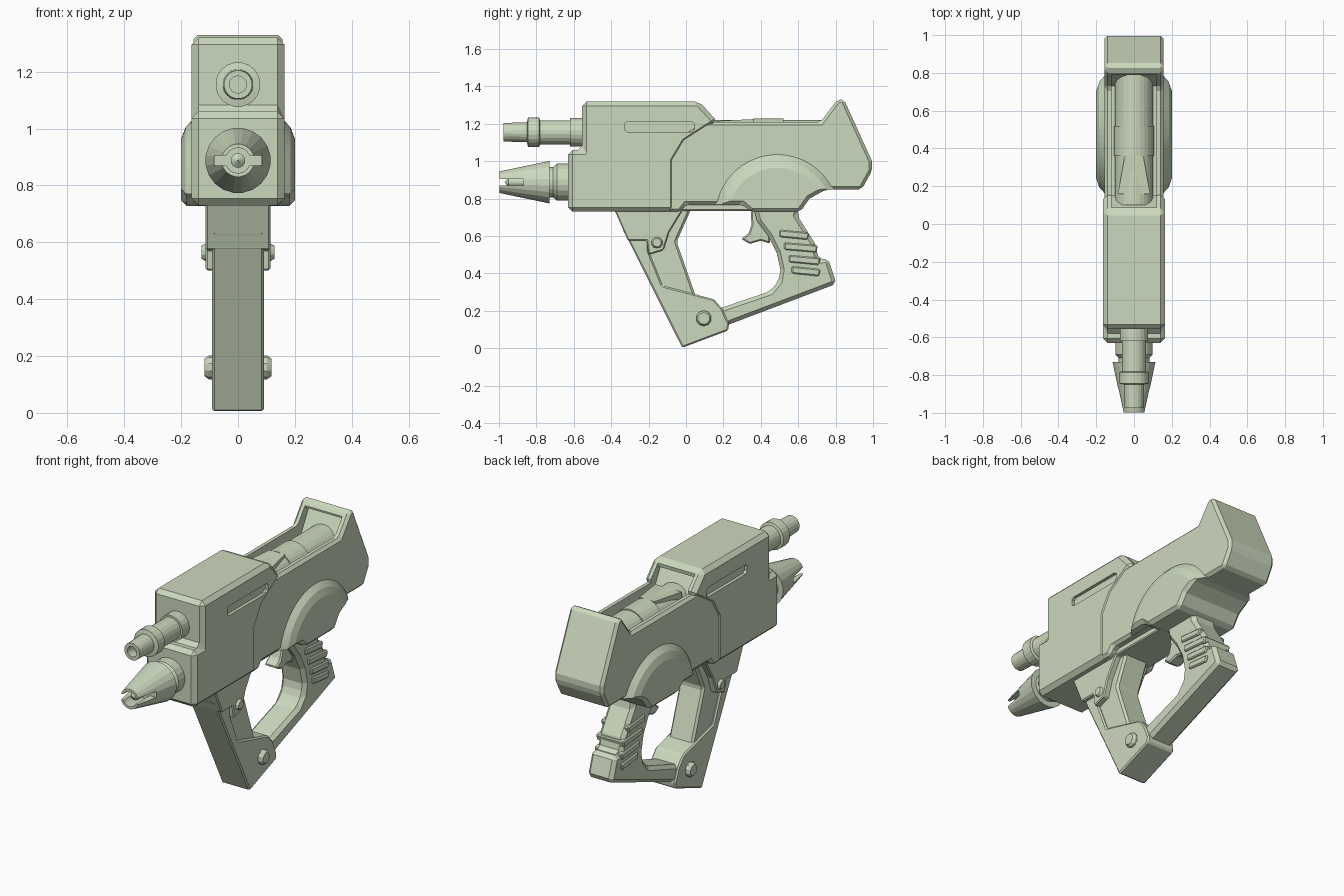
import bpy, bmesh, math
from mathutils import Matrix, Vector

old = bpy.data.objects.get("Cube")
if old:
    bpy.data.objects.remove(old)

mat = bpy.data.materials.new("pale_sage")
mat.use_nodes = True
SAGE = (0.60, 0.69, 0.51, 1)
mat.diffuse_color = SAGE
mat.node_tree.nodes["Principled BSDF"].inputs["Base Color"].default_value = SAGE


def finish(name, bm):
    bmesh.ops.remove_doubles(bm, verts=bm.verts, dist=1e-5)
    bmesh.ops.recalc_face_normals(bm, faces=bm.faces)
    me = bpy.data.meshes.new(name)
    bm.to_mesh(me)
    bm.free()
    me.materials.append(mat)
    ob = bpy.data.objects.new(name, me)
    bpy.context.collection.objects.link(ob)
    return ob


def bake(ob):
    bpy.context.view_layer.update()
    graph = bpy.context.evaluated_depsgraph_get()
    me = bpy.data.meshes.new_from_object(ob.evaluated_get(graph))
    ob.modifiers.clear()
    ob.data = me
    return ob


def prism(name, outline, half, bevel=0.0, x=0.0):
    """Side outline of (y, z) points extruded across the width."""
    bm = bmesh.new()
    face = bm.faces.new([bm.verts.new((x - half, y, z)) for y, z in outline])
    ext = bmesh.ops.extrude_face_region(bm, geom=[face])
    verts = [g for g in ext["geom"] if isinstance(g, bmesh.types.BMVert)]
    bmesh.ops.translate(bm, verts=verts, vec=(2 * half, 0, 0))
    ob = finish(name, bm)
    if bevel:
        mod = ob.modifiers.new("chamfer", "BEVEL")
        mod.width = bevel
        mod.segments = 1
        mod.limit_method = "ANGLE"
        mod.angle_limit = math.radians(28)
        bake(ob)
    return ob


def lathe(name, profile, centre, axis="Y", sides=20):
    """Revolve (along, radius) points about an axis through centre."""
    bm = bmesh.new()
    rings = []
    for a, r in profile:
        ring = []
        for i in range(sides):
            t = 2 * math.pi * (i + 0.5) / sides
            u, v = r * math.cos(t), r * math.sin(t)
            p = (u, a, v) if axis == "Y" else (a, u, v)
            ring.append(bm.verts.new(Vector(p) + Vector(centre)))
        rings.append(ring)
    for lo, hi in zip(rings, rings[1:]):
        for i in range(sides):
            j = (i + 1) % sides
            bm.faces.new((lo[i], lo[j], hi[j], hi[i]))
    bmesh.ops.dissolve_degenerate(bm, dist=1e-5, edges=bm.edges)
    return finish(name, bm)


def combine(ob, tool, operation="DIFFERENCE"):
    tool.hide_render = True
    mod = ob.modifiers.new("cut", "BOOLEAN")
    mod.operation = operation
    mod.solver = "EXACT"
    mod.object = tool
    bake(ob)
    bpy.data.objects.remove(tool)
    return ob


def box(y0, y1, z0, z1):
    return [(y0, z0), (y1, z0), (y1, z1), (y0, z1)]


# Front housing with stepped nose
housing = prism("front_housing", [
    (-0.63, 0.73), (-0.06, 0.73), (-0.06, 1.0), (0.0, 1.1), (0.17, 1.21),
    (0.07, 1.32), (-0.555, 1.32), (-0.555, 1.06), (-0.63, 1.06)], 0.163, 0.024)

# Rear body with raised tail and a notch above the hand opening
body = prism("rear_body", [
    (-0.1, 0.73), (-0.03, 0.73), (0.0, 0.768), (0.31, 0.768), (0.36, 0.73),
    (0.61, 0.73), (0.66, 0.80), (0.75, 0.85), (0.94, 0.85), (0.995, 0.95),
    (0.995, 1.0), (0.845, 1.33), (0.81, 1.33), (0.72, 1.21), (0.1, 1.21),
    (-0.1, 1.1)], 0.157, 0.016)

# Open channel across the top, biting into both sloped ends
channel = [(0.11, 1.5), (0.085, 1.28), (0.06, 1.28), (0.15, 1.11),
           (0.73, 1.11), (0.83, 1.29), (0.79, 1.29), (0.76, 1.5)]
for part in (housing, body):
    combine(part, prism("channel_cutter", channel, 0.12))

# Long side slots
for s in (-1, 1):
    slot = prism("slot_cutter", [(-0.33, 1.17), (-0.315, 1.157), (0.03, 1.157),
                 (0.045, 1.17), (0.045, 1.2), (0.03, 1.212), (-0.315, 1.212),
                 (-0.33, 1.2)], 0.02, x=s * 0.165)
    combine(housing, slot)

# Canister lying in the channel
lathe("top_canister", [(0.1, 0), (0.1, 0.1), (0.79, 0.1), (0.79, 0)],
      (0, 0, 1.122), sides=28)
lathe("canister_band", [(0.36, 0), (0.36, 0.106), (0.52, 0.106), (0.52, 0)],
      (0, 0, 1.122), sides=28)
bm = bmesh.new()
bmesh.ops.create_cube(bm, size=1, matrix=Matrix.Translation((0, 0.26, 1.19))
                      @ Matrix.Diagonal((0.17, 0.2, 0.05, 1)))
for v in bm.verts:
    if v.co.y > 0.3:
        v.co.x *= 0.58
        v.co.z += 0.01
finish("canister_wedge", bm)

# Side bulges: a shallow disc trimmed to the underside
bulge = lathe("side_bulge", [(-0.2, 0), (-0.2, 0.26), (-0.185, 0.30), (-0.15, 0.338),
              (0.15, 0.338), (0.185, 0.30), (0.2, 0.26), (0.2, 0)],
              (0, 0.488, 0.705), "X", 56)
combine(bulge, prism("bulge_trim", [
    (0.0, 0.728), (0.04, 0.77), (0.3, 0.77), (0.35, 0.728), (0.61, 0.728),
    (0.66, 0.80), (0.75, 0.85), (1.0, 0.85), (1.0, 1.2), (0.0, 1.2)],
    0.201, 0.028), "INTERSECT")

# Upper barrel
lathe("upper_barrel", [
    (-0.54, 0), (-0.54, 0.076), (-0.62, 0.076), (-0.62, 0.065), (-0.78, 0.065),
    (-0.785, 0.079), (-0.845, 0.079), (-0.85, 0.054), (-0.975, 0.05),
    (-0.975, 0.03), (-0.92, 0.03), (-0.92, 0)], (0, 0, 1.155))

# Lower nozzle with a split, hollow tip
nozzle = lathe("lower_nozzle", [
    (-0.6, 0), (-0.6, 0.1), (-0.69, 0.1), (-0.71, 0.082), (-0.73, 0.082),
    (-0.73, 0.115), (-0.998, 0.058), (-0.998, 0.044), (-0.87, 0.044),
    (-0.87, 0)], (0, 0, 0.888))
combine(nozzle, prism("split_cutter", box(-1.1, -0.87, 0.87, 0.906), 0.2))
lathe("nozzle_pin", [(-0.8, 0), (-0.8, 0.026), (-0.95, 0.026), (-0.97, 0)],
      (0, 0, 0.888), sides=12)

# Foregrip bracket and the strip along the hand opening
prism("grip_bracket", [
    (-0.385, 0.745), (-0.31, 0.575), (-0.21, 0.575), (-0.20, 0.50),
    (-0.12, 0.525), (-0.09, 0.62), (-0.02, 0.735), (0.36, 0.735),
    (0.31, 0.772), (-0.1, 0.772), (-0.15, 0.745)], 0.114, 0.006)
prism("inner_post", [
    (-0.16, 0.75), (-0.25, 0.5), (-0.13, 0.25), (0.1, 0.22), (0.048, 0.29),
    (-0.05, 0.57), (0.03, 0.75)], 0.078, 0.012)
prism("front_post", [
    (-0.34, 0.64), (-0.02, 0.003), (0.225, 0.095), (0.23, 0.13), (0.195, 0.21),
    (0.15, 0.262), (-0.125, 0.335), (-0.2, 0.52), (-0.2, 0.64)], 0.091, 0.008)

# Rear grip with lower bar
prism("rear_grip", [
    (0.36, 0.76), (0.38, 0.68), (0.44, 0.60), (0.485, 0.51), (0.505, 0.42),
    (0.495, 0.36), (0.45, 0.305), (0.17, 0.21), (0.2, 0.115), (0.25, 0.135),
    (0.805, 0.345), (0.76, 0.48), (0.71, 0.475), (0.69, 0.56), (0.595, 0.71),
    (0.61, 0.80)], 0.08, 0.02)

# Slanted finger ridges
for y, z, run in ((0.50, 0.615, 0.15), (0.525, 0.547, 0.17),
                  (0.55, 0.48, 0.16), (0.565, 0.42, 0.145)):
    prism("grip_ridge", [(y, z - 0.02), (y + run, z - 0.035),
          (y + run + 0.01, z), (y + run - 0.01, z + 0.005), (y, z + 0.018)],
          0.09, 0.006)

# Trigger
prism("trigger", [
    (0.345, 0.76), (0.35, 0.66), (0.335, 0.615), (0.295, 0.585), (0.34, 0.558),
    (0.40, 0.575), (0.45, 0.56), (0.45, 0.70), (0.41, 0.76)], 0.04, 0.008)

# Pivot bolts through the frame
for name, y, z, r, w in (("upper_bolt", -0.155, 0.565, 0.031, 0.128),
                         ("lower_bolt", 0.095, 0.16, 0.042, 0.117)):
    lathe(name, [(-w, 0), (-w, r * 0.75), (-w + 0.015, r), (w - 0.015, r),
                 (w, r * 0.75), (w, 0)], (0, y, z), "X", 10)
